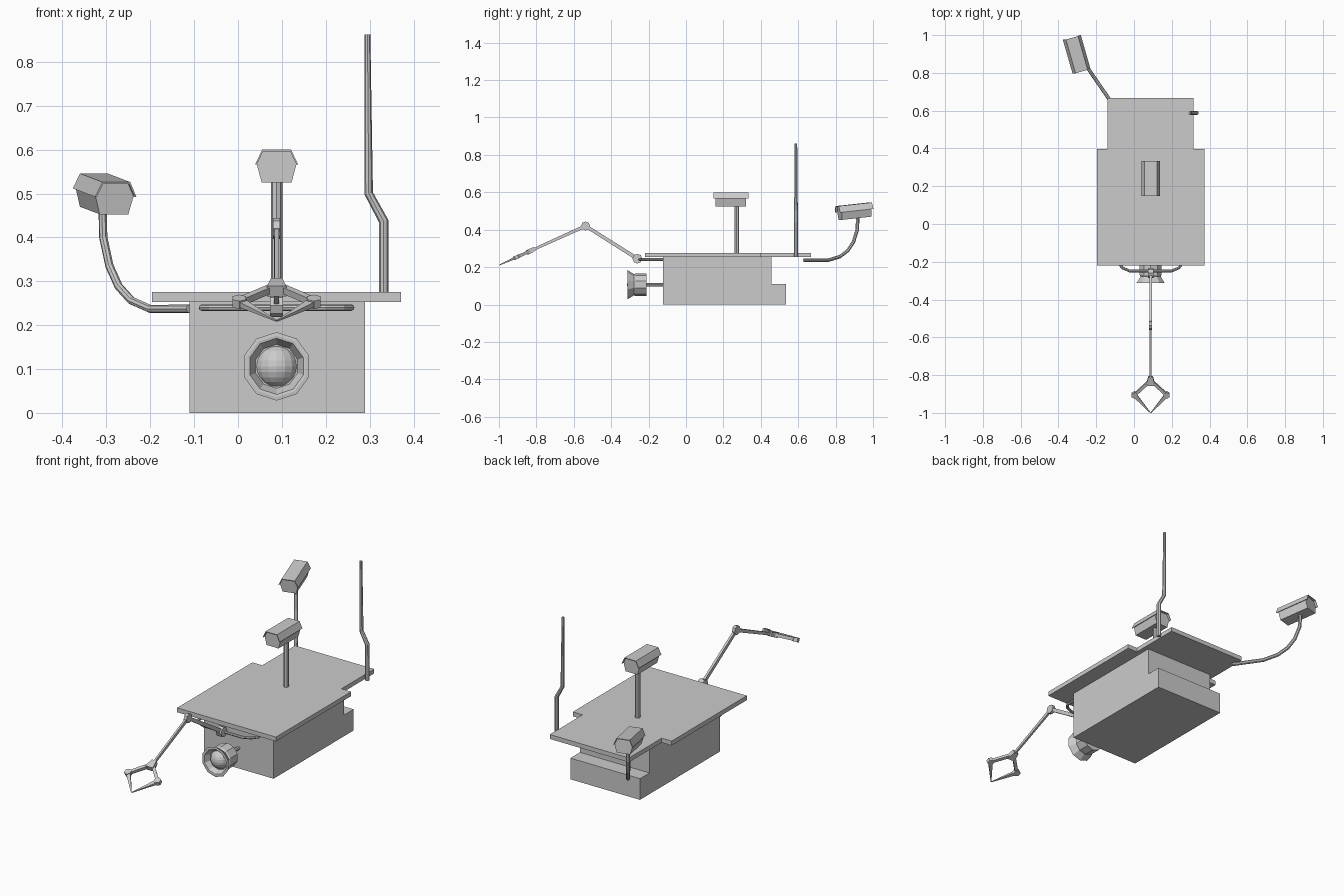
import bpy, bmesh
from math import radians, pi, sin, cos
from mathutils import Vector, Matrix

if "Cube" in bpy.data.objects:
    bpy.data.objects.remove(bpy.data.objects["Cube"])

CX = 0.088  # centre line of the main body


def finish(name, bm, matrix=None):
    if matrix:
        bm.transform(matrix)
    bmesh.ops.recalc_face_normals(bm, faces=bm.faces)
    me = bpy.data.meshes.new(name)
    bm.to_mesh(me)
    bm.free()
    ob = bpy.data.objects.new(name, me)
    bpy.context.collection.objects.link(ob)
    return ob


def extrude(name, pts, vec, matrix=None):
    """Closed 3D outline pushed along vec."""
    bm = bmesh.new()
    face = bm.faces.new([bm.verts.new(p) for p in pts])
    geo = bmesh.ops.extrude_face_region(bm, geom=[face])["geom"]
    bmesh.ops.translate(bm, vec=vec, verts=[v for v in geo if isinstance(v, bmesh.types.BMVert)])
    return finish(name, bm, matrix)


def tube(name, pts, r, radii=None):
    cu = bpy.data.curves.new(name, 'CURVE')
    cu.dimensions = '3D'
    cu.bevel_depth = r
    cu.bevel_resolution = 2
    cu.use_fill_caps = True
    sp = cu.splines.new('POLY')
    sp.points.add(len(pts) - 1)
    sp.use_smooth = False
    for i, p in enumerate(pts):
        sp.points[i].co = (*p, 1)
        sp.points[i].radius = radii[i] if radii else 1
    ob = bpy.data.objects.new(name, cu)
    bpy.context.collection.objects.link(ob)
    return ob


def beam(name, a, b, side, start, end):
    """Tapered box from a to b; start and end are (width along side, height)."""
    a, b = Vector(a), Vector(b)
    side = Vector(side).normalized()
    up = (b - a).cross(side).normalized()
    bm = bmesh.new()
    rings = []
    for p, (w, h) in ((a, start), (b, end)):
        rings.append([bm.verts.new(p + side * w / 2 * i + up * h / 2 * j)
                      for i, j in ((-1, -1), (1, -1), (1, 1), (-1, 1))])
    bm.faces.new(rings[0])
    bm.faces.new(rings[1])
    for i in range(4):
        k = (i + 1) % 4
        bm.faces.new((rings[0][i], rings[0][k], rings[1][k], rings[1][i]))
    return finish(name, bm)


def disc(name, centre, axis, r, depth, sides=8):
    bm = bmesh.new()
    bmesh.ops.create_cone(bm, cap_ends=True, segments=sides, radius1=r, radius2=r, depth=depth)
    rot = Vector(axis).to_track_quat('Z', 'Y').to_matrix().to_4x4()
    return finish(name, bm, Matrix.Translation(centre) @ rot)


# Stepped body and notched top plate
extrude("body", [(-0.11, y, z) for y, z in
                 ((-0.122, 0), (0.535, 0), (0.535, 0.11), (0.457, 0.11), (0.457, 0.254), (-0.122, 0.254))],
        (0.4, 0, 0))
extrude("top_plate", [(x, y, 0.253) for x, y in
                      ((-0.196, -0.22), (0.372, -0.22), (0.372, 0.398), (0.316, 0.398),
                       (0.316, 0.667), (-0.139, 0.667), (-0.139, 0.398), (-0.196, 0.398))],
        (0, 0, 0.023))


# Camera heads: six-sided box with a longer thin hood
def camera_head(name, matrix):
    box = [(-0.034, 0), (0.034, 0), (0.045, 0.041), (0.031, 0.072), (-0.031, 0.072), (-0.045, 0.041)]
    hood = [(-0.049, 0.041), (-0.033, 0.075), (0.033, 0.075), (0.049, 0.041),
            (0.045, 0.041), (0.031, 0.071), (-0.031, 0.071), (-0.045, 0.041)]
    extrude(name + "_box", [(x, -0.082, z - 0.037) for x, z in box], (0, 0.164, 0), matrix)
    extrude(name + "_hood", [(x, -0.093, z - 0.037) for x, z in hood], (0, 0.186, 0), matrix)


camera_head("mast_camera", Matrix.Translation((CX, 0.24, 0.562)))
tube("camera_mast", [(CX, 0.271, 0.26), (CX, 0.271, 0.54)], 0.013)
camera_head("rear_camera", Matrix.Translation((-0.304, 0.9, 0.498))
            @ Matrix.Rotation(radians(16), 4, 'Z') @ Matrix.Rotation(radians(6), 4, 'X'))

# Curved arm carrying the rear camera
profile = [(-0.11, 0.237), (-0.2, 0.237), (-0.243, 0.256), (-0.272, 0.288),
           (-0.293, 0.335), (-0.307, 0.4), (-0.309, 0.475)]
tube("rear_camera_arm", [(x, 0.63 + (-0.11 - x) * 1.45, z) for x, z in profile], 0.0095)

# Kinked antenna
tube("antenna", [(0.332, 0.588, 0.253), (0.332, 0.588, 0.437), (0.298, 0.588, 0.5), (0.295, 0.588, 0.862)],
     0.011, [1, 1, 0.9, 0.6])

# Front rail, mirrored about the centre line
half = [(0.17, -0.11), (0.17, -0.205), (0.15, -0.232), (0.11, -0.249)]
rail = [(CX - x, y, 0.24) for x, y in half] + [(CX + x, y, 0.24) for x, y in reversed(half)]
tube("front_rail", rail, 0.0075)

# Front lamp: ten-sided lathed housing, bulb and rod
sides = 10
lamp = [(-0.212, 0.061), (-0.27, 0.061), (-0.278, 0.056), (-0.312, 0.078),
        (-0.313, 0.07), (-0.312, 0.064), (-0.285, 0.05)]
bm = bmesh.new()
rings = [[bm.verts.new((CX + r * sin(2 * pi * i / sides), y, 0.106 + r * cos(2 * pi * i / sides)))
          for i in range(sides)] for y, r in lamp]
for a, b in zip(rings, rings[1:]):
    for i in range(sides):
        k = (i + 1) % sides
        bm.faces.new((a[i], a[k], b[k], b[i]))
bm.faces.new(rings[0])
bm.faces.new(rings[-1])
finish("lamp_housing", bm)
bm = bmesh.new()
bmesh.ops.create_uvsphere(bm, u_segments=16, v_segments=12, radius=0.05)
finish("lamp_bulb", bm, Matrix.Translation((CX, -0.265, 0.106)))
tube("lamp_rod", [(CX, -0.22, 0.106), (CX, -0.11, 0.106)], 0.009)

# Folding arm: two links and round joints
X = (1, 0, 0)
shoulder, elbow, wrist = (CX, -0.26, 0.245), (CX, -0.537, 0.42), (CX, -0.82, 0.292)
beam("upper_arm", shoulder, elbow, X, (0.012, 0.02), (0.012, 0.018))
beam("forearm", elbow, wrist, X, (0.01, 0.018), (0.01, 0.014))
disc("shoulder_joint", shoulder, X, 0.026, 0.03)
disc("elbow_joint", elbow, X, 0.024, 0.016)

# Gripper: wrist block and two mirrored jointed fingers in one tilted plane
d = Vector((0, -0.911, -0.413))
n = Vector((0, -0.413, 0.911))
beam("wrist_block", Vector(wrist) - d * 0.012, Vector(wrist) + d * 0.035, X, (0.026, 0.022), (0.044, 0.026))
for s, label in ((-1, "left"), (1, "right")):
    root = Vector((CX + s * 0.012, -0.838, 0.284))
    knuckle = Vector((CX + s * 0.085, -0.905, 0.253))
    tip = Vector((CX + s * 0.001, -1.0, 0.21))
    beam(label + "_finger_base", root, knuckle, n, (0.016, 0.016), (0.016, 0.016))
    disc(label + "_knuckle", knuckle, n, 0.018, 0.02, 6)
    beam(label + "_finger_tip", knuckle, tip, n, (0.014, 0.022), (0.003, 0.003))
